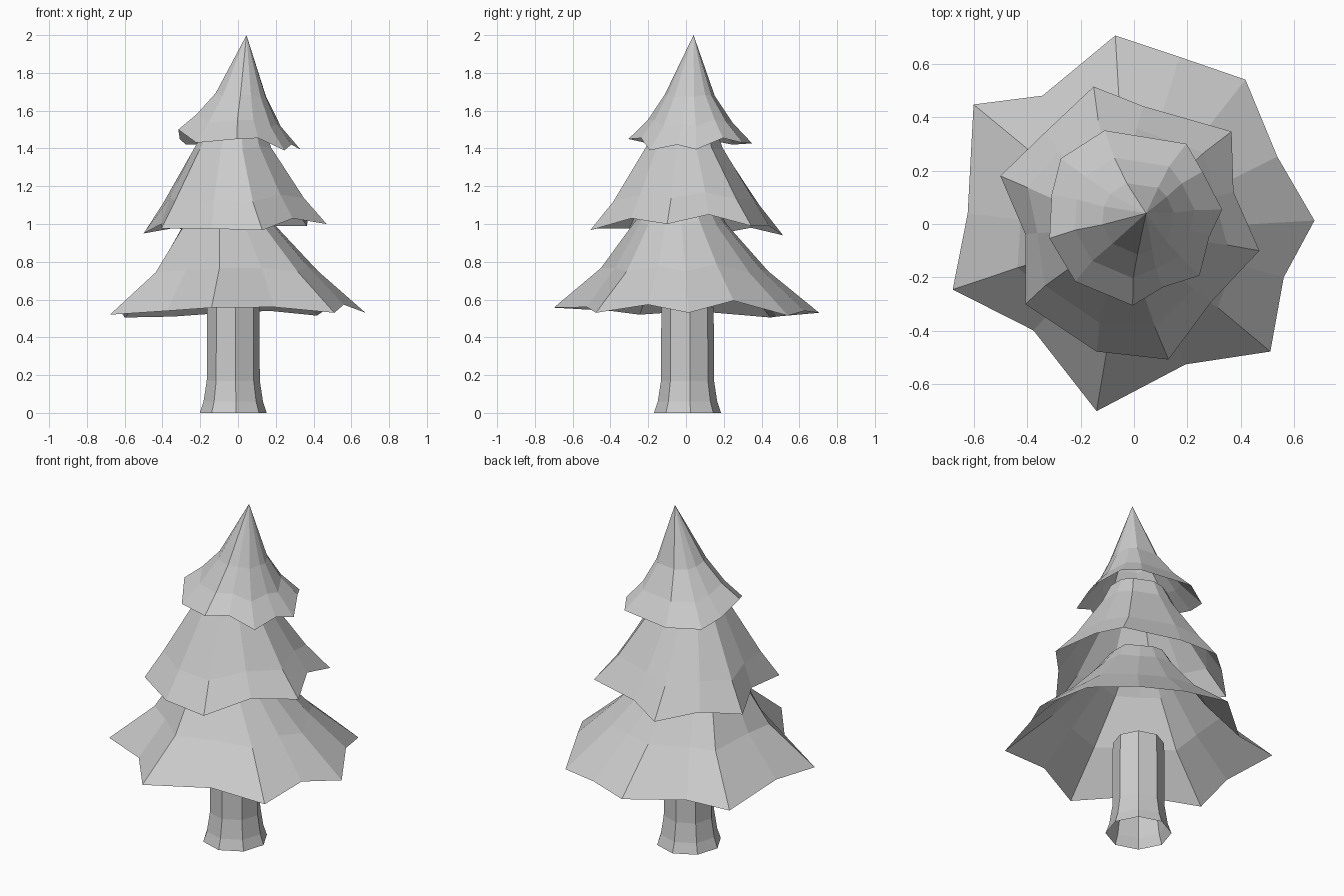
import bpy, bmesh
from math import cos, sin, atan2, hypot, radians


def loft(name, loops, apex=None):
    """Skin stacked counter-clockwise loops with flat quads."""
    bm = bmesh.new()
    rows = [[bm.verts.new(p) for p in loop] for loop in loops]
    n = len(rows[0])
    for lo, hi in zip(rows, rows[1:]):
        for i in range(n):
            j = (i + 1) % n
            bm.faces.new((lo[i], lo[j], hi[j], hi[i]))
    if apex:
        tip = bm.verts.new(apex)
        for i in range(n):
            bm.faces.new((rows[-1][i], rows[-1][(i + 1) % n], tip))
    mesh = bpy.data.meshes.new(name)
    bm.to_mesh(mesh)
    bm.free()
    obj = bpy.data.objects.new(name, mesh)
    bpy.context.collection.objects.link(obj)
    return obj


def skirt(name, hem, rings, apex=None):
    """Hollow foliage tier: a jagged hem tapering through ever rounder rings.
    Each ring is (radius, height, centre x, centre y, roundness 0..1)."""
    hem = hem[::-1]
    mean_r = sum(hypot(x, y) for x, y, z in hem) / len(hem)
    mean_z = sum(z for x, y, z in hem) / len(hem)
    loops = [hem]
    for radius, height, cx, cy, even in rings:
        loop = []
        for x, y, z in hem:
            a = atan2(y, x)
            r = radius * (even + (1 - even) * hypot(x, y) / mean_r)
            loop.append((cx + r * cos(a), cy + r * sin(a),
                         height + (1 - even) * (z - mean_z)))
        loops.append(loop)
    return loft(name, loops, apex)


# Trunk: open eight-sided tube with a flared foot
trunk_profile = [(0.178, 0), (0.158, 0.06), (0.141, 0.17), (0.139, 0.56)]
loft("trunk", [[(-0.025 + r * cos(radians(5 + 45 * i)),
                 0.008 + r * sin(radians(5 + 45 * i)), z) for i in range(8)]
               for r, z in trunk_profile])

# Lower foliage: seven tips
skirt("lower_foliage", [
    (-0.07, 0.705, 0.53), (0.17, 0.625, 0.54), (0.417, 0.54, 0.515),
    (0.536, 0.252, 0.594), (0.675, 0.013, 0.53), (0.56, -0.20, 0.573),
    (0.51, -0.477, 0.53), (0.193, -0.525, 0.56), (-0.14, -0.70, 0.557),
    (-0.376, -0.398, 0.54), (-0.678, -0.245, 0.52), (-0.622, 0.04, 0.54),
    (-0.60, 0.447, 0.505), (-0.342, 0.48, 0.51)],
    [(0.425, 0.755, -0.01, -0.01, 0.4), (0.24, 1.0, -0.05, -0.03, 0.6),
     (0.17, 1.1, -0.05, -0.02, 0.7)])

# Middle foliage: six tips
skirt("middle_foliage", [
    (-0.151, 0.514, 0.94), (0.036, 0.44, 0.99), (0.365, 0.346, 0.99),
    (0.372, 0.12, 1.05), (0.469, -0.10, 1.0), (0.29, -0.29, 1.03),
    (0.129, -0.507, 0.967), (-0.14, -0.477, 0.975), (-0.406, -0.30, 0.976),
    (-0.406, -0.04, 1.0), (-0.50, 0.18, 0.95), (-0.33, 0.345, 0.98)],
    [(0.375, 1.13, -0.02, 0, 0.4), (0.21, 1.4, -0.03, -0.01, 0.7),
     (0.16, 1.5, -0.02, 0, 0.8)])

# Top foliage: ragged cone closing at the tip
skirt("top_foliage", [
    (-0.11, 0.35, 1.427), (0.196, 0.30, 1.43), (0.256, 0.196, 1.455),
    (0.33, 0.054, 1.395), (0.282, -0.047, 1.42), (0.245, -0.193, 1.39),
    (0.107, -0.237, 1.455), (-0.005, -0.305, 1.45), (-0.22, -0.215, 1.43),
    (-0.316, -0.054, 1.50), (-0.308, 0.11, 1.448), (-0.274, 0.245, 1.42)],
    [(0.225, 1.54, 0, 0.015, 0.4), (0.135, 1.68, 0.015, 0.02, 0.8)],
    apex=(0.045, 0.04, 2.0))
